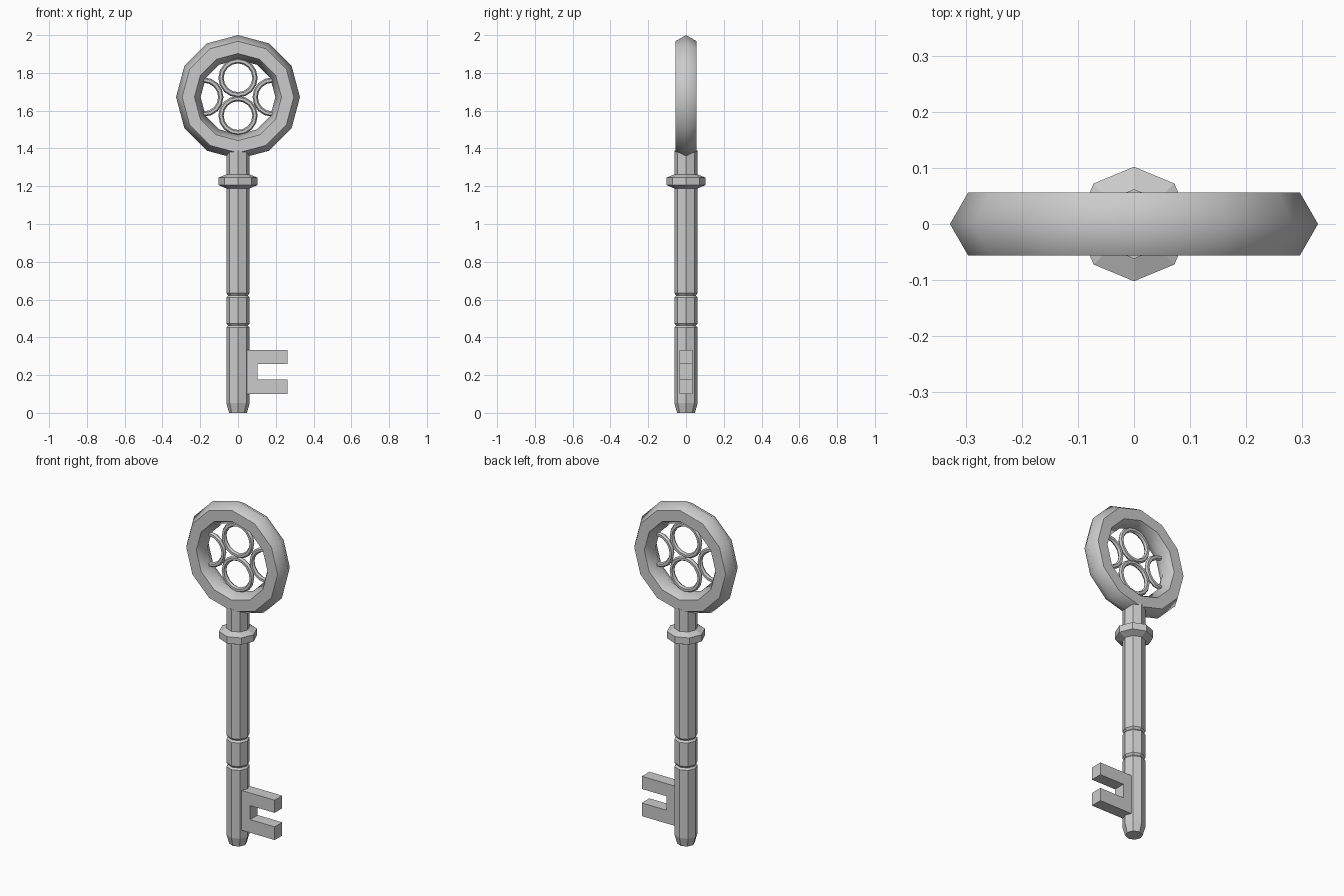
import bpy, bmesh, math

if "Cube" in bpy.data.objects:
    bpy.data.objects.remove(bpy.data.objects["Cube"])

RING_Z = 1.672

def finish(name, bm, angle=None):
    bmesh.ops.recalc_face_normals(bm, faces=bm.faces)
    mesh = bpy.data.meshes.new(name)
    bm.to_mesh(mesh)
    bm.free()
    ob = bpy.data.objects.new(name, mesh)
    bpy.context.collection.objects.link(ob)
    if angle:
        bpy.ops.object.select_all(action='DESELECT')
        ob.select_set(True)
        bpy.context.view_layer.objects.active = ob
        bpy.ops.object.shade_smooth_by_angle(angle=math.radians(angle))
    return ob

def skin(bm, rings, closed):
    # bridge equal-length vertex loops into quads
    n = len(rings[0])
    for i in range(len(rings) if closed else len(rings) - 1):
        a, b = rings[i], rings[(i + 1) % len(rings)]
        for j in range(n):
            k = (j + 1) % n
            bm.faces.new((a[j], a[k], b[k], b[j]))

def torus(name, x, z, major, minor, seg, sides, angle):
    bm = bmesh.new()
    rings = []
    for i in range(seg):
        u = math.tau * i / seg
        ring = []
        for j in range(sides):
            v = math.tau * j / sides
            r = major + minor * math.cos(v)
            ring.append(bm.verts.new((x + r * math.cos(u), minor * math.sin(v), z + r * math.sin(u))))
        rings.append(ring)
    skin(bm, rings, True)
    return finish(name, bm, angle)

def lathe(name, profile, sides):
    bm = bmesh.new()
    rings = [[bm.verts.new((r * math.cos(math.tau * j / sides), r * math.sin(math.tau * j / sides), z))
              for j in range(sides)] for r, z in profile]
    skin(bm, rings, False)
    bm.faces.new(rings[0])
    bm.faces.new(rings[-1])
    return finish(name, bm)

# Bow: faceted outer ring with four small rings inside
torus("bow_ring", 0, RING_Z, 0.263, 0.065, 12, 6, 60)
for name, x, dz in (("top", 0, 0.102), ("bottom", 0, -0.098), ("left", -0.181, 0), ("right", 0.181, 0)):
    torus("small_ring_" + name, x, RING_Z + dz, 0.09, 0.014, 16, 6, 40)

# Octagonal shaft with tapered tip, two grooves and a collar
lathe("shaft", [
    (0.047, 0), (0.062, 0.052), (0.062, 0.452), (0.052, 0.462), (0.062, 0.474),
    (0.062, 0.612), (0.052, 0.622), (0.062, 0.634), (0.062, 1.188),
    (0.102, 1.206), (0.102, 1.246), (0.062, 1.262), (0.062, 1.389)], 8)

# Bit: two teeth joined by a spine
outline = [(0.03, 0.10), (0.262, 0.10), (0.262, 0.177), (0.103, 0.177),
           (0.103, 0.259), (0.262, 0.259), (0.262, 0.333), (0.03, 0.333)]
bm = bmesh.new()
loops = [[bm.verts.new((x, y, z)) for x, z in outline] for y in (-0.035, 0.035)]
skin(bm, loops, False)
for loop in loops:
    bm.faces.new(loop)
finish("bit", bm)
